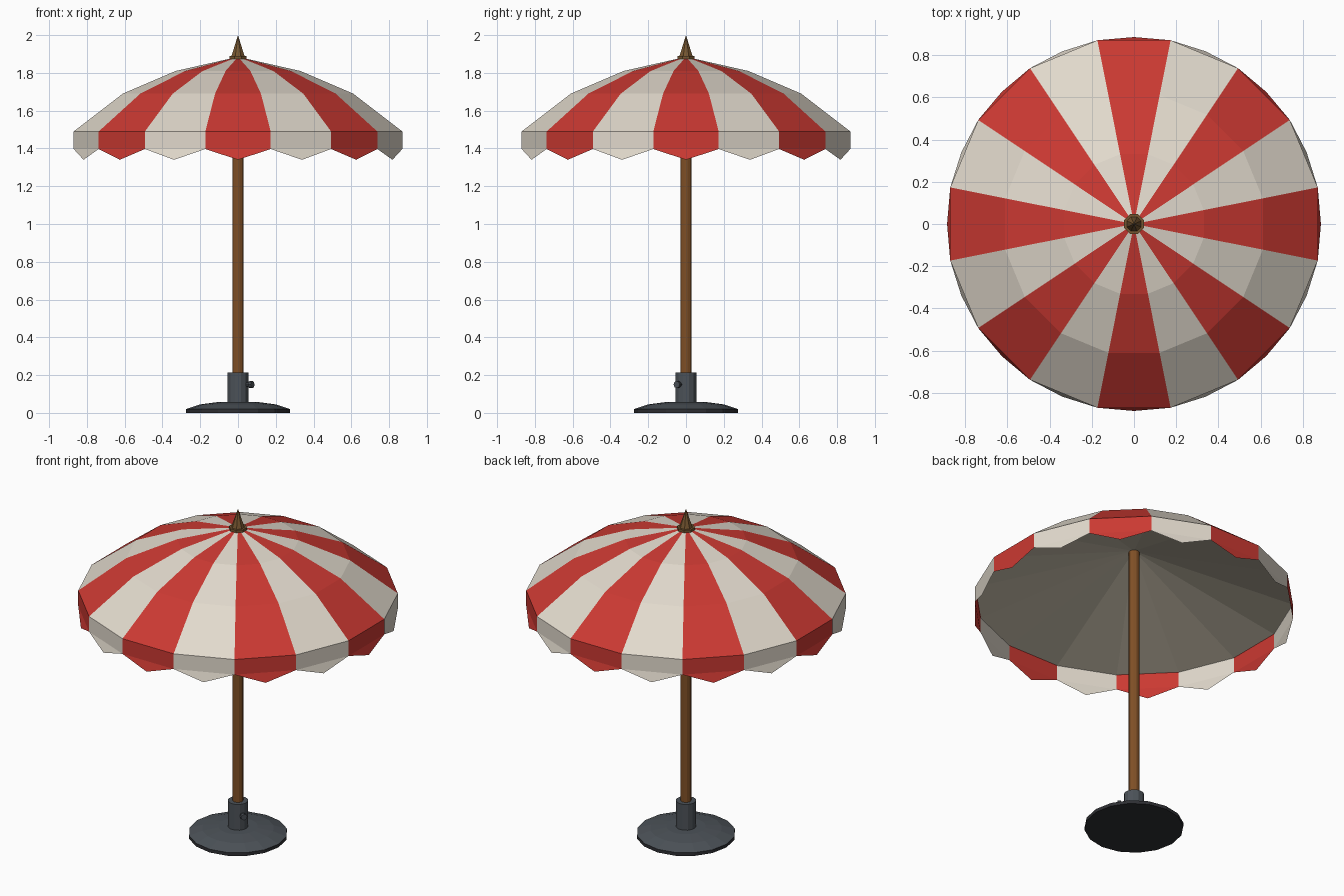
import bpy, bmesh, math
from mathutils import Matrix, Vector

if "Cube" in bpy.data.objects:
    bpy.data.objects.remove(bpy.data.objects["Cube"])


def mat(name, r, g, b):
    m = bpy.data.materials.new(name)
    lin = lambda c: ((c / 255 + 0.055) / 1.055) ** 2.4
    m.diffuse_color = (lin(r), lin(g), lin(b), 1)
    m.use_nodes = True
    m.node_tree.nodes["Principled BSDF"].inputs["Base Color"].default_value = m.diffuse_color
    return m


RED = mat("red fabric", 203, 57, 50)
CREAM = mat("cream fabric", 226, 218, 205)
LINING = mat("beige lining", 200, 191, 172)
WOOD = mat("brown wood", 128, 80, 38)
BRONZE = mat("bronze wood", 118, 86, 48)
IRON = mat("grey iron", 76, 82, 88)
DARK = mat("dark iron", 46, 47, 51)


def finish(name, bm, mats):
    me = bpy.data.meshes.new(name)
    bm.to_mesh(me)
    bm.free()
    for m in mats:
        me.materials.append(m)
    ob = bpy.data.objects.new(name, me)
    bpy.context.collection.objects.link(ob)
    return ob


def lathe(name, profile, n, m, offset=0.0, cap=True, flip=False):
    """Revolve (radius, z) points, listed from bottom to top."""
    bm = bmesh.new()
    rings = []
    for r, z in profile:
        if r == 0:
            rings.append([bm.verts.new((0, 0, z))] * n)
        else:
            a = [2 * math.pi * (i + offset) / n for i in range(n)]
            rings.append([bm.verts.new((r * math.cos(t), r * math.sin(t), z)) for t in a])
    for lo, up in zip(rings, rings[1:]):
        for i in range(n):
            j = (i + 1) % n
            bm.faces.new(list(dict.fromkeys((lo[i], lo[j], up[j], up[i]))))
    if cap:
        if profile[0][0]:
            bm.faces.new(rings[0][::-1])
        if profile[-1][0]:
            bm.faces.new(rings[-1])
    if flip:
        bmesh.ops.reverse_faces(bm, faces=bm.faces[:])
    return finish(name, bm, [m])


# striped canopy: 16 flat panels, alternating colours
N = 16
canopy = lathe("canopy", [(0.887, 1.49), (0.622, 1.69), (0.337, 1.81), (0, 1.885)],
               N, RED, offset=-0.5, cap=False)
canopy.data.materials.append(CREAM)
for p in canopy.data.polygons:
    c = p.center
    p.material_index = round(math.atan2(c.y, c.x) / (2 * math.pi / N)) % 2

# hanging valance: straight band with a flared point on every panel
bm = bmesh.new()
pt = lambda k, r, z: bm.verts.new((r * math.cos(2 * math.pi * k / N),
                                   r * math.sin(2 * math.pi * k / N), z))
top = [pt(k - 0.5, 0.887, 1.49) for k in range(N)]
low = [pt(k - 0.5, 0.887, 1.397) for k in range(N)]
for k in range(N):
    j = (k + 1) % N
    tip = pt(k, 0.885, 1.34)
    for f in ((low[k], low[j], top[j], top[k]), (low[k], tip, low[j])):
        bm.faces.new(f).material_index = k % 2
finish("valance", bm, [RED, CREAM])

# shallow cone lining under the canopy
lathe("canopy_lining", [(0.884, 1.489), (0, 1.775)], N, LINING, -0.5, cap=False, flip=True)

# pole and finial
lathe("pole", [(0.03, 0.06), (0.03, 1.86)], 12, WOOD, 0.5)
lathe("finial_collar", [(0.05, 1.868), (0.05, 1.89)], 8, BRONZE, 0.5)
lathe("finial", [(0.037, 1.89), (0, 2.0)], 8, BRONZE, 0.5)

# weighted base
lathe("base_rim", [(0.275, 0), (0.275, 0.02)], 16, DARK)
lathe("base_top", [(0.275, 0.02), (0.2, 0.045), (0.11, 0.057)], 16, IRON)
lathe("base_socket", [(0.057, 0.05), (0.057, 0.215)], 12, IRON, 0.5)

# clamp screw on the socket
turn = (Matrix.Translation((0, 0, 0.15)) @ Matrix.Rotation(math.radians(-33), 4, 'Z')
        @ Matrix.Rotation(math.pi / 2, 4, 'Y'))
for name, prof in (("screw_shank", [(0.01, 0.05), (0.01, 0.08)]),
                   ("screw_head", [(0.019, 0.074), (0.019, 0.092)])):
    lathe(name, prof, 8, IRON).matrix_world = turn
